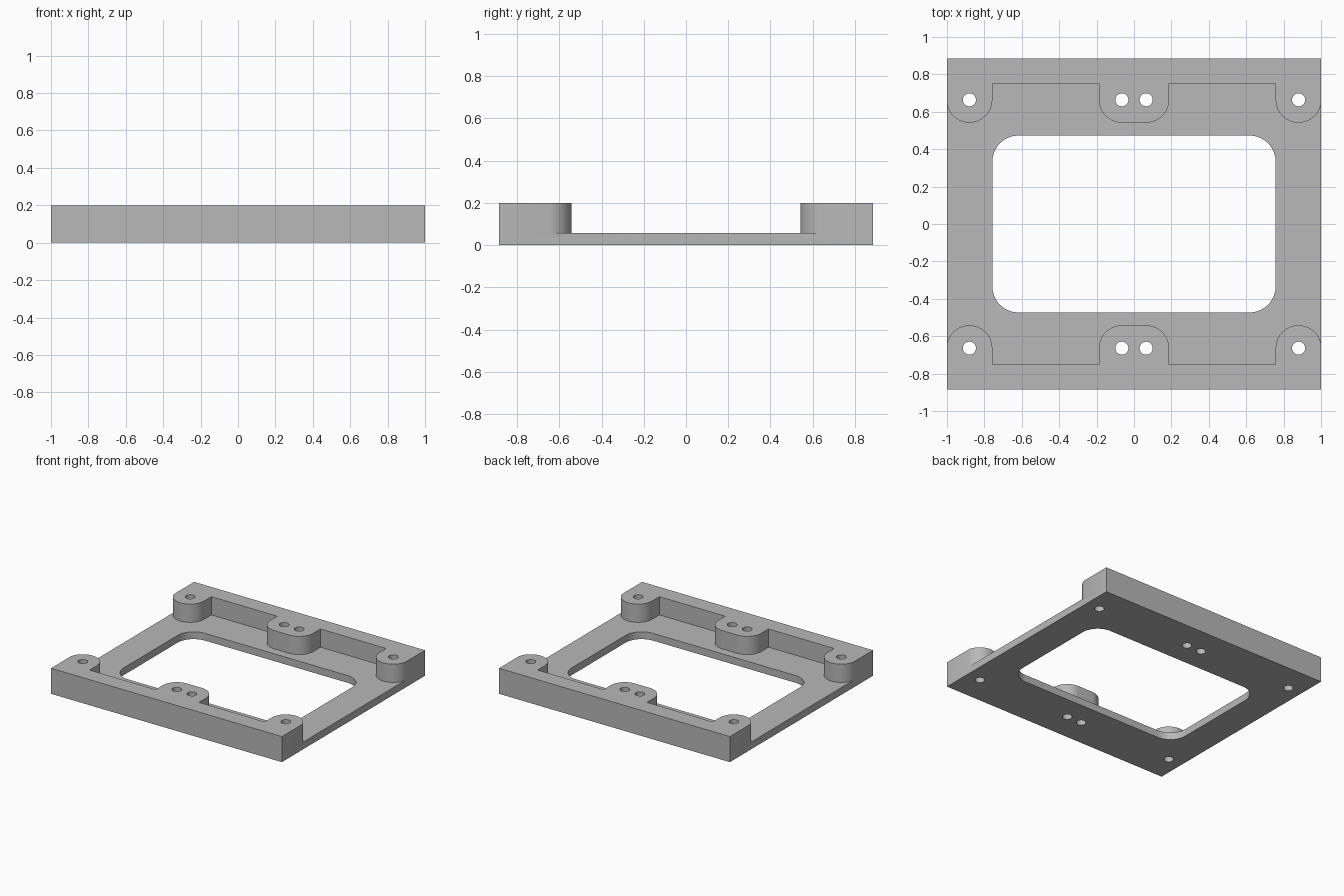
import bpy, bmesh
from math import sin, cos, radians

cube = bpy.data.objects.get("Cube")
if cube:
    bpy.data.objects.remove(cube, do_unlink=True)

HALF_X, HALF_Y, TOP, FLOOR = 1.0, 0.885, 0.2, 0.057
BOSS_X, HOLE_X, HOLE_Y = 0.88, 0.065, 0.664
BOSS_R, HOLE_R = 0.1225, 0.035
RAIL_Y = 0.752
WIN_X, WIN_Y, WIN_R = 0.757, 0.473, 0.14


def arc(cx, cy, r, start, end, steps=16):
    angles = [radians(start + (end - start) * i / steps) for i in range(steps + 1)]
    return [(cx + r * cos(a), cy + r * sin(a)) for a in angles]


def prism(name, outlines, z0, z1):
    """Extrude closed outlines upward into one object."""
    bm = bmesh.new()
    for pts in outlines:
        base = bm.faces.new([bm.verts.new((x, y, z0)) for x, y in pts])
        ext = bmesh.ops.extrude_face_region(bm, geom=[base], use_keep_orig=True)
        verts = [g for g in ext["geom"] if isinstance(g, bmesh.types.BMVert)]
        bmesh.ops.translate(bm, verts=verts, vec=(0, 0, z1 - z0))
    bmesh.ops.recalc_face_normals(bm, faces=bm.faces[:])
    mesh = bpy.data.meshes.new(name)
    bm.to_mesh(mesh)
    bm.free()
    obj = bpy.data.objects.new(name, mesh)
    bpy.context.collection.objects.link(obj)
    return obj


def select(obj):
    bpy.ops.object.select_all(action='DESELECT')
    obj.select_set(True)
    bpy.context.view_layer.objects.active = obj


def cut(target, cutter):
    cutter.hide_render = True
    mod = target.modifiers.new("cut", 'BOOLEAN')
    mod.operation, mod.solver, mod.object = 'DIFFERENCE', 'EXACT', cutter
    select(target)
    bpy.ops.object.modifier_apply(modifier=mod.name)
    bpy.data.objects.remove(cutter, do_unlink=True)


# Solid block
frame = prism("mounting_frame", [[(-HALF_X, -HALF_Y), (HALF_X, -HALF_Y),
                                  (HALF_X, HALF_Y), (-HALF_X, HALF_Y)]], 0, TOP)

# Pocket between the rails, shaped around the centre and corner bosses
quarter = arc(HOLE_X, HOLE_Y, BOSS_R, -90, 0)
quarter += [(HOLE_X + BOSS_R, RAIL_Y), (BOSS_X - BOSS_R, RAIL_Y)]
quarter += arc(BOSS_X, HOLE_Y, BOSS_R, 180, 360, 32) + [(1.1, HOLE_Y)]
back = [(-x, y) for x, y in reversed(quarter)] + quarter
front = [(x, -y) for x, y in reversed(back)]
cut(frame, prism("pocket_cutter", [back + front], FLOOR, TOP + 0.1))

# Rounded window through the floor
window = []
for sx, sy, start in ((1, 1, 0), (-1, 1, 90), (-1, -1, 180), (1, -1, 270)):
    window += arc(sx * (WIN_X - WIN_R), sy * (WIN_Y - WIN_R), WIN_R, start, start + 90)
cut(frame, prism("window_cutter", [window], -0.1, TOP + 0.1))

# Screw holes through every boss
holes = [arc(x, y, HOLE_R, 0, 360, 32)[:-1]
         for x in (-BOSS_X, -HOLE_X, HOLE_X, BOSS_X) for y in (-HOLE_Y, HOLE_Y)]
cut(frame, prism("hole_cutter", holes, -0.1, TOP + 0.1))

# Grey finish
grey = bpy.data.materials.new("plain grey")
grey.use_nodes = True
colour = (0.48, 0.48, 0.48, 1)
grey.diffuse_color = colour
grey.node_tree.nodes["Principled BSDF"].inputs["Base Color"].default_value = colour
frame.data.materials.clear()
frame.data.materials.append(grey)

select(frame)
bpy.ops.object.shade_smooth_by_angle(angle=radians(30))
